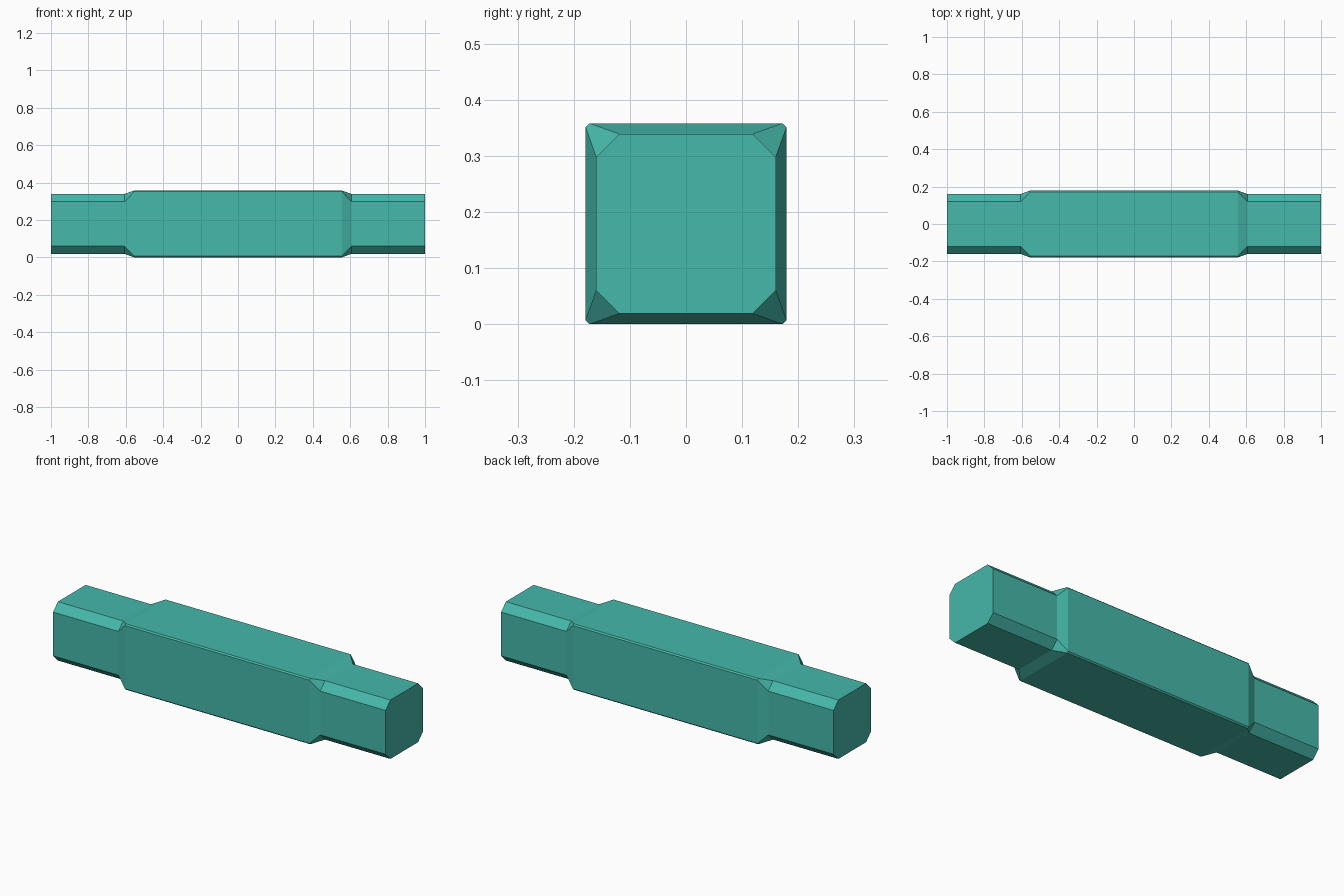
import bpy, bmesh

if "Cube" in bpy.data.objects:
    bpy.data.objects.remove(bpy.data.objects["Cube"])

CENTRE_Z = 0.179

# single teal colour
teal = bpy.data.materials.new("teal")
teal.diffuse_color = (0.06, 0.48, 0.40, 1)
teal.use_nodes = True
teal.node_tree.nodes["Principled BSDF"].inputs["Base Color"].default_value = teal.diffuse_color


def chamfered_square(bm, x, half, flat):
    """Ring of eight vertices: a square of given half width with cut corners."""
    pts = [(half, -flat), (half, flat), (flat, half), (-flat, half),
           (-half, flat), (-half, -flat), (-flat, -half), (flat, -half)]
    return [bm.verts.new((x, y, CENTRE_Z + z)) for y, z in pts]


# sections along the bar: narrow ends, short slopes, thick middle
sections = [(-1.0, 0.16, 0.119), (-0.607, 0.16, 0.119), (-0.555, 0.179, 0.172),
            (0.555, 0.179, 0.172), (0.607, 0.16, 0.119), (1.0, 0.16, 0.119)]

bm = bmesh.new()
rings = [chamfered_square(bm, *s) for s in sections]
for a, b in zip(rings, rings[1:]):
    for i in range(8):
        j = (i + 1) % 8
        bm.faces.new((a[i], a[j], b[j], b[i]))

# flat end caps
bm.faces.new(rings[0])
bm.faces.new(rings[-1])
bmesh.ops.recalc_face_normals(bm, faces=bm.faces)

mesh = bpy.data.meshes.new("stepped_bar")
bm.to_mesh(mesh)
bm.free()
mesh.materials.append(teal)
bpy.context.collection.objects.link(bpy.data.objects.new("stepped_bar", mesh))
